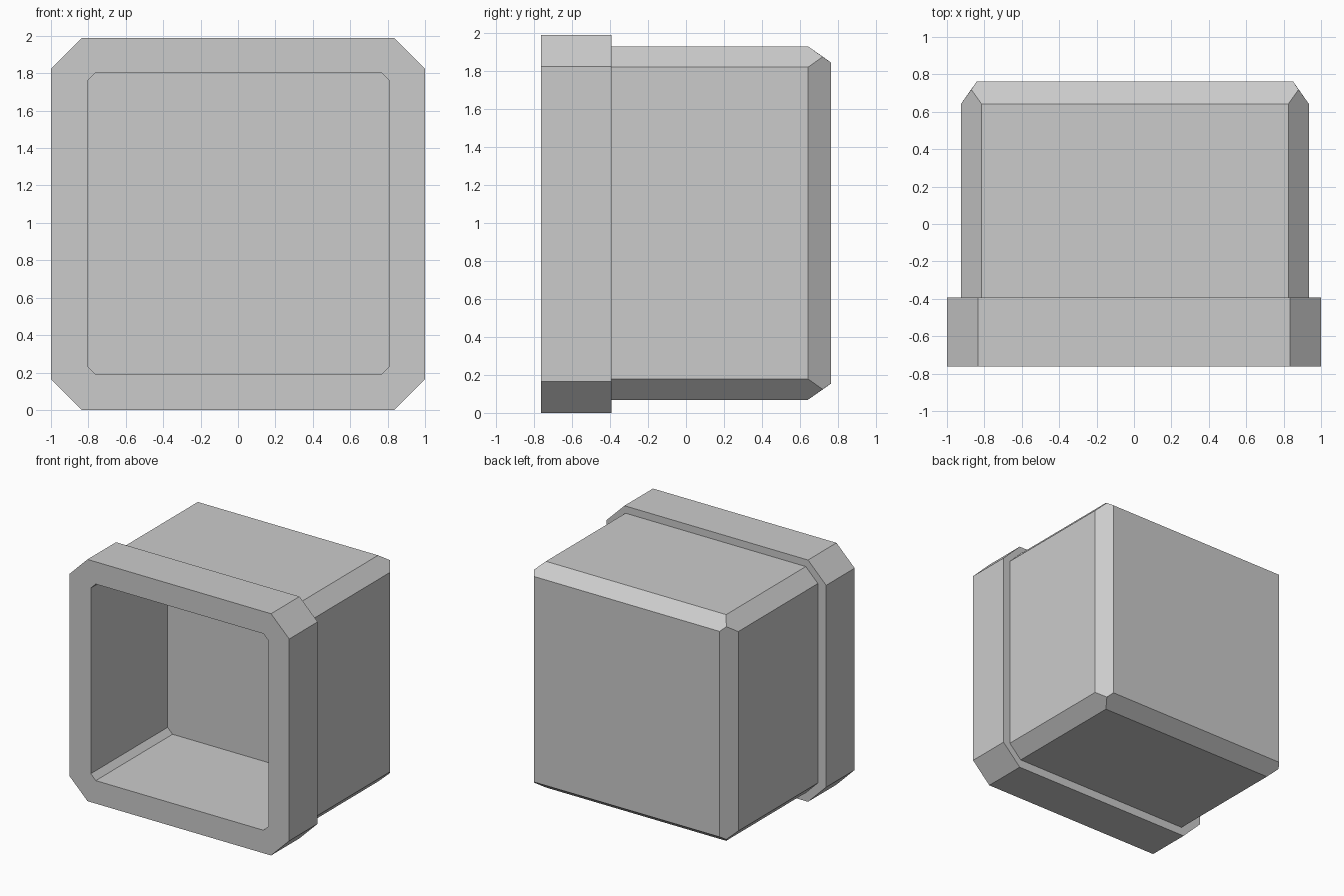
import bpy, bmesh

if "Cube" in bpy.data.objects:
    bpy.data.objects.remove(bpy.data.objects["Cube"])

bm = bmesh.new()


def turned(pts, centre, y, zs=1.0):
    """Repeat corner points around four quarter turns, as a loop at depth y."""
    loop = []
    for _ in range(4):
        loop += [bm.verts.new((centre[0] + x, y, centre[1] + z * zs)) for x, z in pts]
        pts = [(-z, x) for x, z in pts]
    return loop


def octagon(half, cut, centre, y, zs=1.0):
    return turned([(half, half - cut), (half - cut, half)], centre, y, zs)


def square(half, centre, y):
    return turned([(half, half)], centre, y)


def bridge(a, b):
    for i in range(8):
        j = (i + 1) % 8
        bm.faces.new((a[i], a[j], b[j], b[i]))


rim_c, body_c, hole_c = (0, 0.994), (0.005, 0.999), (0.003, 0.997)
front, step, back = -0.763, -0.393, 0.763

# Cavity, thick rim and the start of the body, from inside to outside
loops = [
    octagon(0.808, 0.045, hole_c, 0.235),
    octagon(0.808, 0.045, hole_c, step),
    octagon(0.808, 0.045, hole_c, front),
    octagon(1.0, 0.165, rim_c, front, 0.994),
    octagon(1.0, 0.165, rim_c, step, 0.994),
    octagon(0.93, 0.11, body_c, step),
]
bm.faces.new(loops[0])
for a, b in zip(loops, loops[1:]):
    bridge(a, b)

# Body walls and chamfered back, with chamfers meeting in a point per corner
a = loops[-1]
b = octagon(0.93, 0.11, body_c, 0.642)
tip = square(0.875, body_c, 0.719)
end = square(0.845, body_c, back)
for k in range(4):
    n = (k + 1) % 4
    i, j, m = 2 * k, 2 * k + 1, 2 * n
    bm.faces.new((a[i], a[j], b[j], tip[k], b[i]))
    bm.faces.new((a[j], a[m], b[m], b[j]))
    bm.faces.new((b[j], b[m], tip[n], end[n], end[k], tip[k]))
bm.faces.new(end)

bmesh.ops.recalc_face_normals(bm, faces=bm.faces[:])
mesh = bpy.data.meshes.new("open_box")
bm.to_mesh(mesh)
bm.free()
bpy.context.collection.objects.link(bpy.data.objects.new("open_box", mesh))
